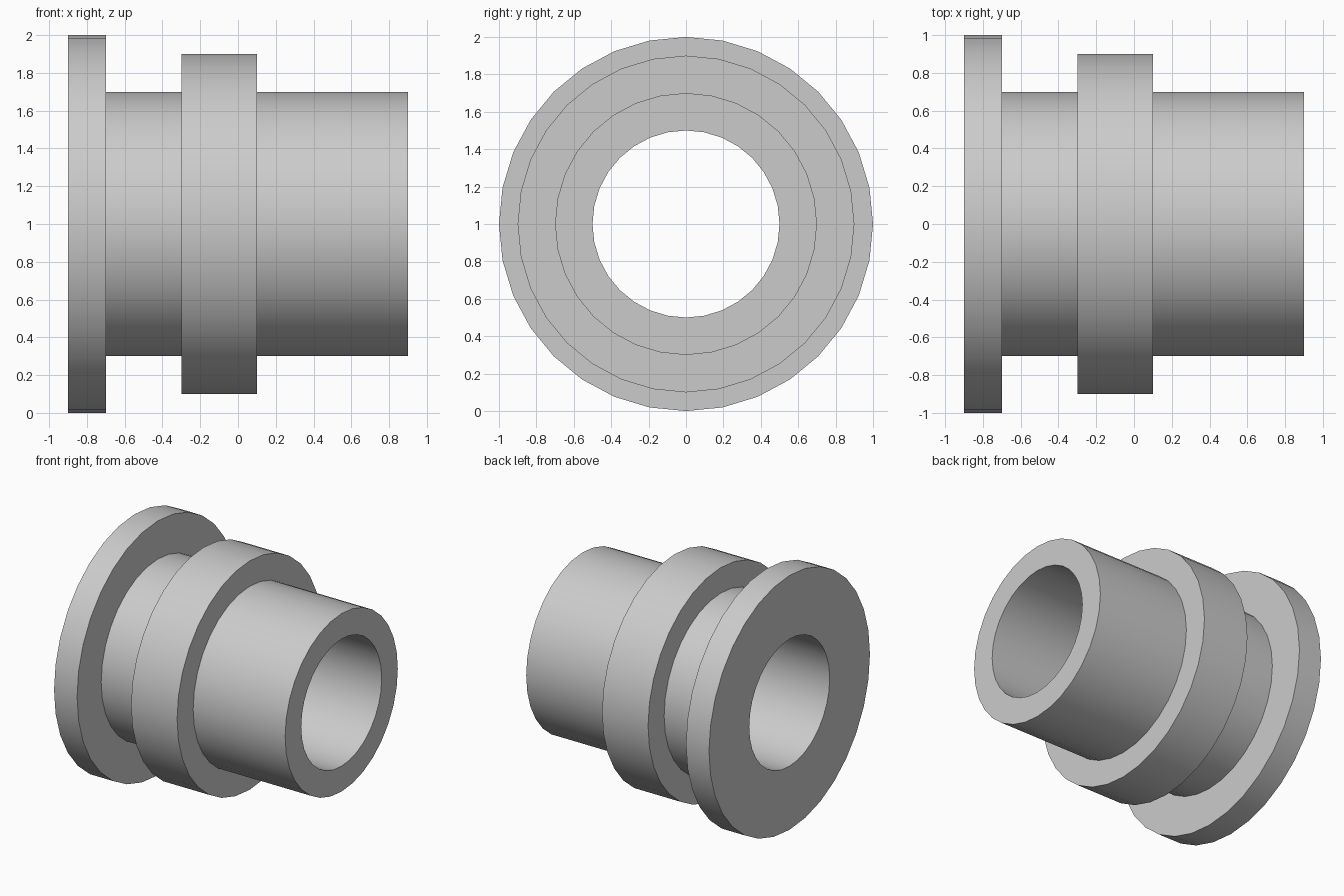
import bpy
import bmesh
import math
from mathutils import Matrix, Vector

cube = bpy.data.objects.get("Cube")
if cube:
    bpy.data.objects.remove(cube, do_unlink=True)

SEGMENTS = 32
AXIS_HEIGHT = 1.0
BORE, TUBE, COLLAR, FLANGE = 0.5, 0.7, 0.9, 1.0

# Plain grey material
grey = bpy.data.materials.new("plain_grey")
grey.use_nodes = True
colour = (0.6, 0.6, 0.6, 1.0)
grey.diffuse_color = colour
grey.node_tree.nodes["Principled BSDF"].inputs["Base Color"].default_value = colour

# Closed half section (position along x, radius): end flange, neck, collar, spigot, bore
profile = [
    (-0.9, BORE), (-0.9, FLANGE), (-0.7, FLANGE), (-0.7, TUBE),
    (-0.3, TUBE), (-0.3, COLLAR), (0.1, COLLAR), (0.1, TUBE),
    (0.9, TUBE), (0.9, BORE),
]

# Revolve the section around the x axis
bm = bmesh.new()
rings = []
for i in range(SEGMENTS):
    turn = Matrix.Rotation(math.tau * i / SEGMENTS, 3, 'X')
    rings.append([bm.verts.new(turn @ Vector((x, 0, r))) for x, r in profile])
for i, ring in enumerate(rings):
    following = rings[(i + 1) % SEGMENTS]
    for j in range(len(profile)):
        k = (j + 1) % len(profile)
        bm.faces.new((ring[j], ring[k], following[k], following[j]))
bmesh.ops.recalc_face_normals(bm, faces=bm.faces)

mesh = bpy.data.meshes.new("flanged_bushing")
bm.to_mesh(mesh)
bm.free()
mesh.materials.append(grey)

bushing = bpy.data.objects.new("flanged_bushing", mesh)
bushing.location.z = AXIS_HEIGHT
bpy.context.collection.objects.link(bushing)

# Smooth barrels, sharp rims
bpy.context.view_layer.objects.active = bushing
bushing.select_set(True)
bpy.ops.object.shade_smooth_by_angle(angle=math.radians(30))
